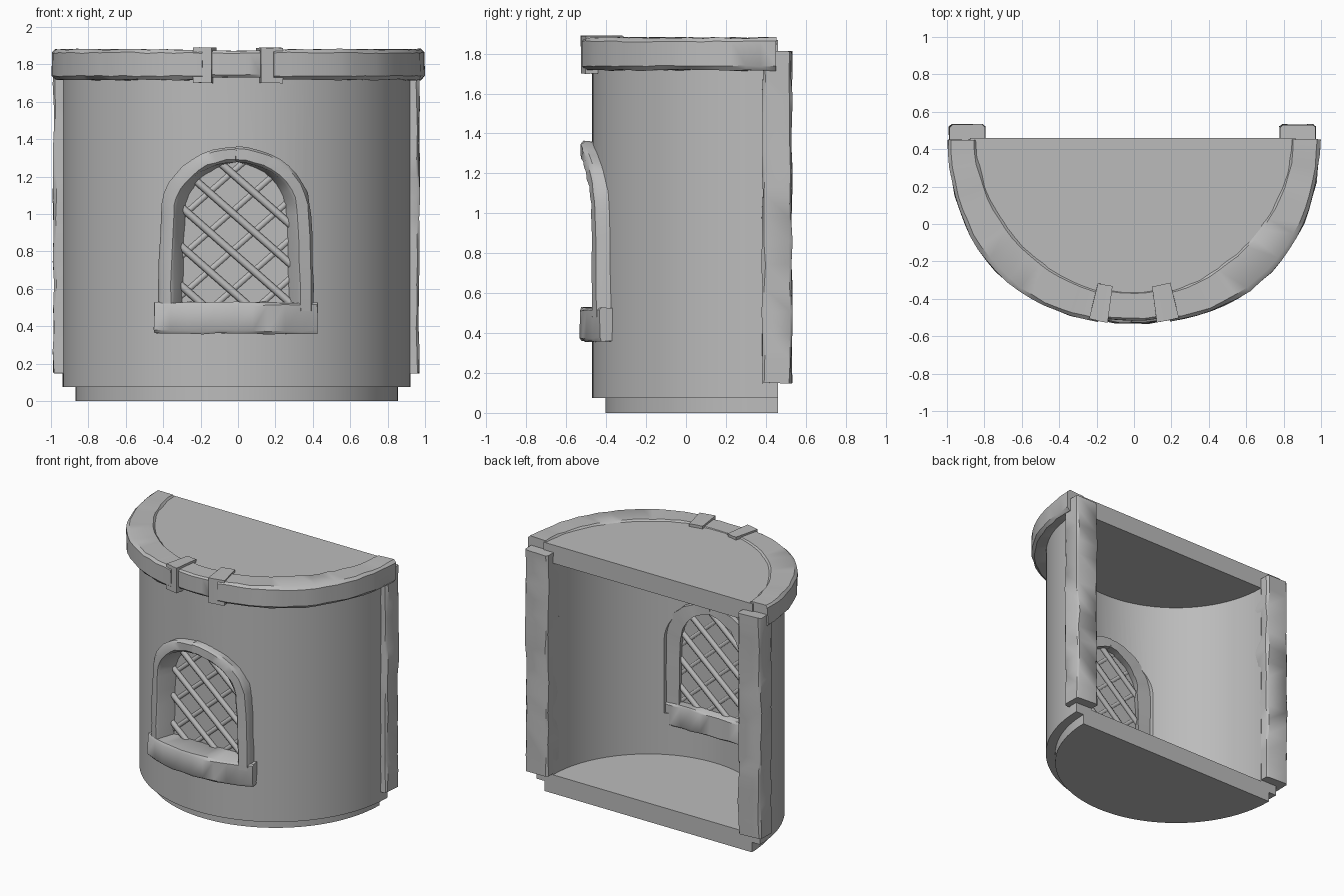
import bpy, bmesh, random
from math import sin, cos, asin, radians, sqrt, pi
from mathutils import Vector

random.seed(4)
if "Cube" in bpy.data.objects:
    bpy.data.objects.remove(bpy.data.objects["Cube"], do_unlink=True)

stone = bpy.data.materials.new("plain grey")
stone.use_nodes = True
stone.diffuse_color = (0.5, 0.5, 0.5, 1)
stone.node_tree.nodes["Principled BSDF"].inputs["Base Color"].default_value = (0.5, 0.5, 0.5, 1)

CX, CY = -0.007, 0.46   # centre of the half-round plan
ARCH_Z = 1.0            # height where the window arch springs
WIN_X = -0.012          # window centre
PANE_Y = -0.33          # depth of the flat window pane


def around(r, a, z, cx=CX):
    """Point at radius r, angle a from the front, height z."""
    return Vector((cx + r * sin(a), CY - r * cos(a), z))


def front_y(r, x):
    """Depth of the round front of radius r at x."""
    return CY - sqrt(r * r - x * x)


def smooth(obj, angle):
    bpy.ops.object.select_all(action="DESELECT")
    obj.select_set(True)
    bpy.context.view_layer.objects.active = obj
    bpy.ops.object.shade_smooth_by_angle(angle=radians(angle))


def finish(name, bm, angle=35):
    bmesh.ops.recalc_face_normals(bm, faces=bm.faces)
    mesh = bpy.data.meshes.new(name)
    bm.to_mesh(mesh)
    bm.free()
    mesh.materials.append(stone)
    obj = bpy.data.objects.new(name, mesh)
    bpy.context.collection.objects.link(obj)
    smooth(obj, angle)
    return obj


def loft(name, rings, rough=0.0, angle=35):
    """Skin a row of equal rings, cap both ends, roughen if asked."""
    bm = bmesh.new()
    rows = []
    for ring in rings:
        rows.append([bm.verts.new(p + Vector([random.uniform(-rough, rough) for _ in range(3)]))
                     for p in ring])
    n = len(rows[0])
    for lo, hi in zip(rows, rows[1:]):
        for i in range(n):
            j = (i + 1) % n
            bm.faces.new((lo[i], lo[j], hi[j], hi[i]))
    bm.faces.new(rows[0])
    bm.faces.new(rows[-1])
    return finish(name, bm, angle)


def bend(name, section, a0, a1, steps, rough=0.0, bulge=0.0, cx=CX):
    """Sweep an (r, z) section round the plan, swelling on the diagonals."""
    rings = []
    for i in range(steps + 1):
        a = a0 + (a1 - a0) * i / steps
        swell = 1 + bulge * sin(2 * a) ** 2
        rings.append([around(0.9 + (r - 0.9) * swell, a, z, cx) for r, z in section])
    return loft(name, rings, rough, 38)


def prism(name, outline, offset):
    bm = bmesh.new()
    face = bm.faces.new([bm.verts.new(p) for p in outline])
    new = bmesh.ops.extrude_face_region(bm, geom=[face])["geom"]
    bmesh.ops.translate(bm, vec=offset, verts=[v for v in new if isinstance(v, bmesh.types.BMVert)])
    return finish(name, bm)


def half_disc(name, r, z0, z1):
    arc = [around(r, -pi / 2 + pi * i / 64, z0) for i in range(65)]
    return prism(name, arc, (0, 0, z1 - z0))


def arch_outline(half_width, y):
    arc = [Vector((WIN_X + half_width * cos(pi * i / 24), y, ARCH_Z + 0.32 * sin(pi * i / 24)))
           for i in range(25)]
    corners = [Vector((WIN_X + s * half_width, y, 0.45)) for s in (-1, 1)]
    return arc + corners


# Floor, roof and thick curved wall
half_disc("floor_slab", 0.863, 0, 0.14)
half_disc("roof_slab", 0.87, 1.73, 1.868)
wall = bend("curved_wall", [(0.79, 0.075), (0.93, 0.075), (0.93, 1.8), (0.79, 1.8)],
            -pi / 2, pi / 2, 64)

# Window opening cut through the wall
cutter = prism("window_cutter", arch_outline(0.365, -0.8), (0, 0.8, 0))
cutter.hide_render = True
cut = wall.modifiers.new("window", "BOOLEAN")
cut.operation = "DIFFERENCE"
cut.solver = "EXACT"
cut.object = cutter
bpy.context.view_layer.objects.active = wall
bpy.ops.object.modifier_apply(modifier=cut.name)
bpy.data.objects.remove(cutter, do_unlink=True)
smooth(wall, 35)

# Flat window pane
prism("window_pane", arch_outline(0.33, PANE_Y - 0.003), (0, 0.006, 0))


# Diagonal lattice, standing proud on both sides of the pane
def lattice_bar(name, slope, height, y):
    inside = []
    for i in range(161):
        x = -0.32 + 0.004 * i
        z = height + slope * x
        if 0.46 < z < ARCH_Z + 0.32 * sqrt(1 - (x / 0.33) ** 2):
            inside.append(Vector((WIN_X + x, y, z)))
    if len(inside) < 12:
        return
    across = Vector((-slope, 0, 1)).normalized()
    section = [across * (0.02 * cos(k * pi / 4)) + Vector((0, 0.02 * sin(k * pi / 4), 0))
               for k in range(8)]
    loft(name, [[end + s for s in section] for end in (inside[0], inside[-1])], angle=60)


for i in range(6):
    lattice_bar("lattice_falling", -0.88, 0.36 + 0.21 * i, PANE_Y - 0.012)
    lattice_bar("lattice_rising", 0.88, 0.40 + 0.21 * i, PANE_Y + 0.009)

# Arched window frame: round front, flat back, opening narrowing inwards
path = [(0.374, 0.48), (0.373, 0.62), (0.37, 0.75), (0.365, 0.88)]
path += [(0.36 * cos(t * pi / 20), ARCH_Z + 0.32 * sin(t * pi / 20)) for t in range(11)]
for side, label in ((1, "left"), (-1, "right")):
    rings = []
    for i, (x, z) in enumerate(path):
        px, pz = path[max(i - 1, 0)]
        qx, qz = path[min(i + 1, len(path) - 1)]
        t = Vector((qx - px, qz - pz)).normalized()
        if i == len(path) - 1:
            t = Vector((-1, 0))
        inner = -0.042 - 0.07 * t.y
        ring = []
        for s, depth in ((0.042, 0.016), (0.028, 0), (-0.028, 0), (-0.042, 0.016),
                         (inner, 1), (0.02, 1)):
            fx = WIN_X + side * (x + t.y * s)
            y = -0.27 if depth == 1 else front_y(0.988, fx) + depth
            ring.append(Vector((fx, y, z - t.x * s)))
        rings.append(ring)
    loft("window_frame_" + label, rings, 0.004, 40)

# Window sill: round front, flat back
rings = []
for i in range(11):
    x = -0.435 + 0.087 * i
    y = front_y(0.995, x)
    rings.append([Vector((WIN_X + x, y + 0.015, 0.36)), Vector((WIN_X + x, y, 0.376)),
                  Vector((WIN_X + x, y, 0.512)), Vector((WIN_X + x, y + 0.015, 0.528)),
                  Vector((WIN_X + x * 0.93, -0.27, 0.528)), Vector((WIN_X + x * 0.93, -0.26, 0.515)),
                  Vector((WIN_X + x * 0.93, -0.26, 0.372)), Vector((WIN_X + x * 0.93, -0.27, 0.36))])
loft("window_sill", rings, 0.005, 40)

# Timber rim round the roof: two long arcs and a thinner middle piece
rim = [(0.84, 1.86), (0.855, 1.88), (0.978, 1.88), (0.995, 1.862),
       (0.995, 1.738), (0.978, 1.717), (0.90, 1.717), (0.88, 1.74)]
middle = [(0.82, 1.86), (0.83, 1.874), (0.965, 1.872), (0.977, 1.86),
          (0.977, 1.745), (0.965, 1.73), (0.90, 1.73), (0.88, 1.75)]
end = radians(89.5)
bend("roof_rim_left", rim, asin(0.19), end, 18, 0.004, 0.33, 0)
bend("roof_rim_right", rim, -end, asin(-0.19), 18, 0.004, 0.33, 0)
bend("roof_rim_middle", middle, asin(-0.2), asin(0.2), 6, 0.002)

# Straps over the rim joints
strap = [(0.80, 1.86), (0.80, 1.89), (0.995, 1.89), (0.995, 1.70), (0.92, 1.70), (0.92, 1.86)]
for name, x0, x1 in (("rim_strap_right", -0.235, -0.135), ("rim_strap_left", 0.13, 0.25)):
    bend(name, strap, asin(x0), asin(x1), 3, 0.002)

# Rough timber posts over the wall ends
post = [(0.79, 0.395), (0.79, 0.518), (0.804, 0.53), (0.965, 0.53),
        (0.978, 0.518), (0.978, 0.395), (0.965, 0.382), (0.804, 0.382)]
for side, label in ((1, "left"), (-1, "right")):
    rings = []
    for i in range(15):
        z = 0.15 + 1.66 * i / 14
        rings.append([Vector((side * u - 0.009, v, z)) for u, v in post])
    loft("back_post_" + label, rings, 0.005, 40)
